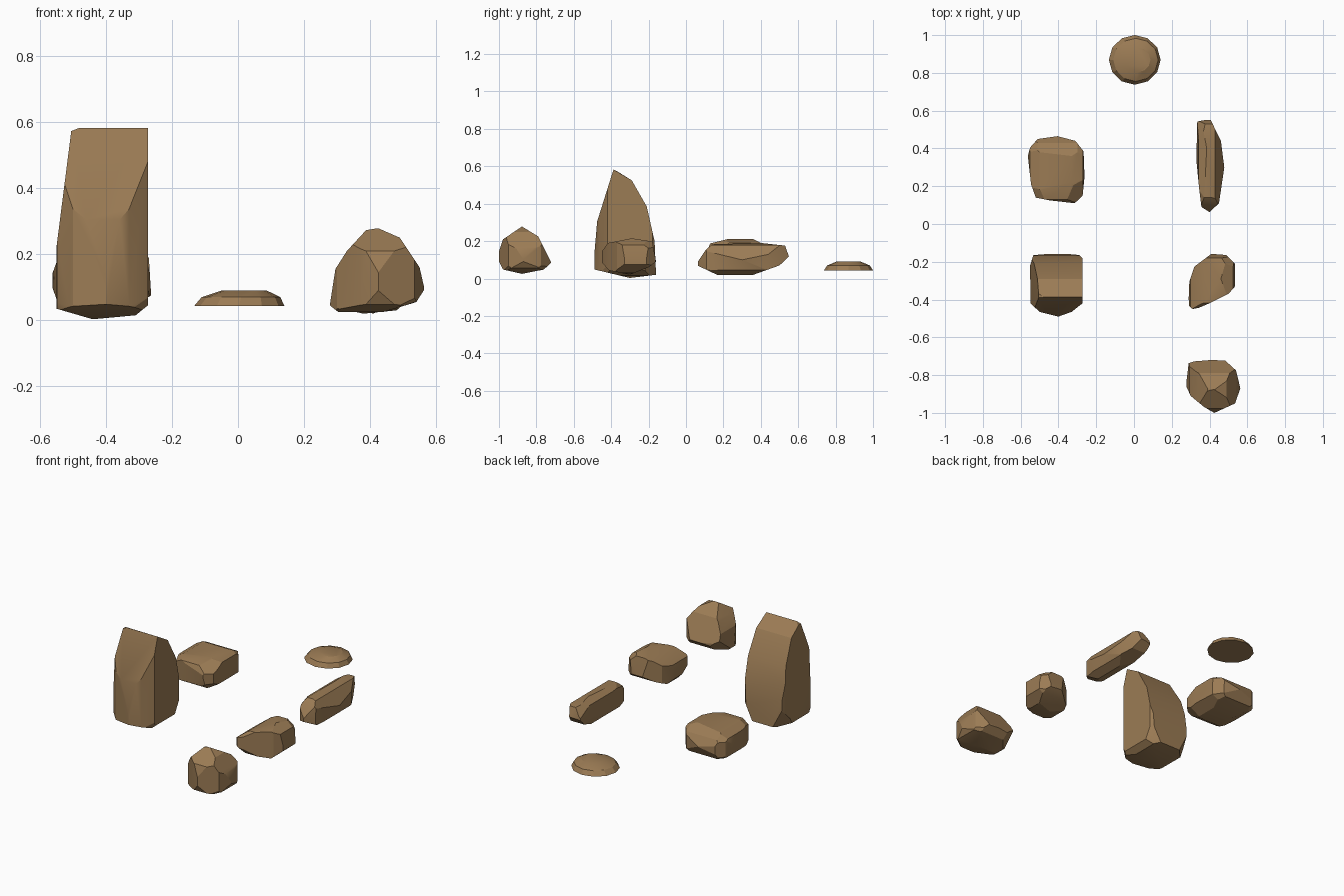
import bpy, bmesh, math, random
from mathutils import Vector
from mathutils.geometry import convex_hull_2d

if "Cube" in bpy.data.objects:
    bpy.data.objects.remove(bpy.data.objects["Cube"])

random.seed(4)
mat = bpy.data.materials.new("brown_stone")
mat.diffuse_color = (0.33, 0.2, 0.09, 1)
mat.use_nodes = True
mat.node_tree.nodes["Principled BSDF"].inputs["Base Color"].default_value = mat.diffuse_color


def finish(bm, name):
    bmesh.ops.recalc_face_normals(bm, faces=bm.faces[:])
    me = bpy.data.meshes.new(name)
    bm.to_mesh(me)
    bm.free()
    me.materials.append(mat)
    ob = bpy.data.objects.new(name, me)
    bpy.context.collection.objects.link(ob)
    bpy.ops.object.select_all(action='DESELECT')
    ob.select_set(True)
    bpy.context.view_layer.objects.active = ob
    bpy.ops.object.shade_smooth_by_angle(angle=math.radians(22))


def chop(bm, co, no):
    """Slice off everything beyond a plane and close the cut."""
    bmesh.ops.bisect_plane(bm, geom=bm.verts[:] + bm.edges[:] + bm.faces[:], dist=1e-5,
                           plane_co=co, plane_no=no, clear_outer=True)
    rim = [e for e in bm.edges if e.is_boundary]
    if rim:
        bmesh.ops.holes_fill(bm, edges=rim, sides=0)


def rock(name, front, side, top, corner):
    """Carve a block by its front (x,z), side (y,z) and top (x,y) outlines,
    then chip the eight corners; smaller corner value = deeper chips."""
    bm = bmesh.new()
    bmesh.ops.create_cube(bm, size=4)
    for pts, (a, b) in ((front, (0, 2)), (side, (1, 2)), (top, (0, 1))):
        pts = [Vector(p) for p in pts]
        loop = [pts[i] for i in convex_hull_2d(pts)]
        mid = sum(loop, Vector((0, 0))) / len(loop)
        for p, q in zip(loop, loop[1:] + loop[:1]):
            n = Vector((q.y - p.y, p.x - q.x))
            if n.length < 1e-5:
                continue
            if n.dot(p - mid) < 0:
                n = -n
            co, no = Vector((0, 0, 0)), Vector((0, 0, 0))
            co[a], co[b], no[a], no[b] = p.x, p.y, n.x, n.y
            chop(bm, co, no.normalized())
    lo = Vector([min(v.co[i] for v in bm.verts) for i in range(3)])
    hi = Vector([max(v.co[i] for v in bm.verts) for i in range(3)])
    c, h = (lo + hi) / 2, (hi - lo) / 2
    for sx in (-1, 1):
        for sy in (-1, 1):
            for sz in (-1, 1):
                d = (corner + random.uniform(-.08, .08)) / 3
                co = c + Vector((sx * h.x, sy * h.y, sz * h.z)) * d
                chop(bm, co, Vector((sx / h.x, sy / h.y, sz / h.z)).normalized())
    # clean convex shell
    coords = [v.co.copy() for v in bm.verts]
    bm.free()
    bm = bmesh.new()
    for co in coords:
        bm.verts.new(co)
    bmesh.ops.remove_doubles(bm, verts=bm.verts[:], dist=0.004)
    bmesh.ops.convex_hull(bm, input=bm.verts[:])
    bmesh.ops.delete(bm, geom=[v for v in bm.verts if not v.link_faces], context='VERTS')
    bmesh.ops.dissolve_limit(bm, angle_limit=math.radians(3), verts=bm.verts[:], edges=bm.edges[:])
    finish(bm, name)


# tall standing stone with a ridge top
rock("standing_stone",
     [(-.55, .035), (-.55, .22), (-.505, .573), (-.48, .583), (-.273, .583),
      (-.273, .045), (-.31, .015), (-.44, .003)],
     [(-.497, .05), (-.475, .305), (-.387, .585), (-.29, .525), (-.21, .385),
      (-.168, .2), (-.16, .02), (-.3, .003)],
     [(-.55, -.22), (-.53, -.155), (-.3, -.155), (-.273, -.18), (-.273, -.42),
      (-.33, -.465), (-.4, -.49), (-.5, -.465), (-.548, -.42)], 2.42)

# squat block
rock("block_rock",
     [(-.57, .12), (-.55, .175), (-.5, .2), (-.33, .21), (-.27, .19), (-.263, .075),
      (-.33, .035), (-.48, .03), (-.55, .065)],
     [(.108, .14), (.13, .188), (.22, .21), (.36, .21), (.43, .175), (.465, .12),
      (.43, .06), (.3, .03), (.18, .035), (.12, .07)],
     [(-.562, .36), (-.55, .405), (-.51, .45), (-.405, .465), (-.31, .44), (-.267, .385),
      (-.262, .25), (-.272, .15), (-.314, .11), (-.445, .125), (-.52, .14), (-.545, .21)], 2.1)

# lumpy rock
rock("lumpy_rock",
     [(.288, .06), (.298, .14), (.36, .185), (.46, .215), (.525, .18), (.54, .08),
      (.48, .03), (.38, .02), (.31, .035)],
     [(-.455, .09), (-.45, .145), (-.417, .19), (-.29, .215), (-.18, .198), (-.16, .09),
      (-.2, .06), (-.3, .02), (-.41, .043)],
     [(.288, -.43), (.293, -.305), (.32, -.225), (.41, -.158), (.488, -.164), (.535, -.21),
      (.535, -.33), (.5, -.37), (.41, -.415), (.345, -.443), (.31, -.45)], 2.05)

# long thin rock
rock("long_rock",
     [(.33, .1), (.342, .165), (.385, .19), (.43, .178), (.478, .1), (.46, .045),
      (.41, .02), (.35, .04)],
     [(.06, .085), (.107, .155), (.14, .183), (.4, .19), (.53, .176), (.55, .118),
      (.5, .07), (.36, .02), (.166, .02), (.06, .07)],
     [(.335, .543), (.404, .555), (.435, .48), (.46, .44), (.478, .3), (.457, .18),
      (.45, .11), (.4, .063), (.357, .09), (.345, .185), (.33, .34)], 2.1)

# pointed boulder
rock("pointed_boulder",
     [(.278, .045), (.295, .155), (.33, .21), (.388, .273), (.424, .279), (.49, .25),
      (.55, .16), (.565, .094), (.54, .055), (.424, .02), (.31, .02)],
     [(-1, .145), (-.978, .21), (-.877, .278), (-.79, .225), (-.72, .086), (-.76, .048),
      (-.877, .025), (-.978, .048), (-1, .09)],
     [(.277, -.86), (.282, -.73), (.41, -.72), (.483, -.723), (.54, -.775), (.563, -.87),
      (.535, -.95), (.425, -1), (.37, -.968), (.3, -.91)], 2.05)

# flat pebble: stacked twelve-sided rings with a flat underside
bm = bmesh.new()
N, rings = 12, []
for r, z, dx in ((.137, .043, 0), (.119, .07, .005), (.068, .09, .015)):
    rings.append([bm.verts.new((.004 + dx + r * math.cos(2 * math.pi * i / N),
                                .869 + .96 * r * math.sin(2 * math.pi * i / N), z))
                  for i in range(N)])
for lo, hi in zip(rings, rings[1:]):
    for i in range(N):
        j = (i + 1) % N
        bm.faces.new((lo[i], lo[j], hi[j], hi[i]))
bm.faces.new(rings[0][::-1])
bm.faces.new(rings[-1])
finish(bm, "flat_pebble")
